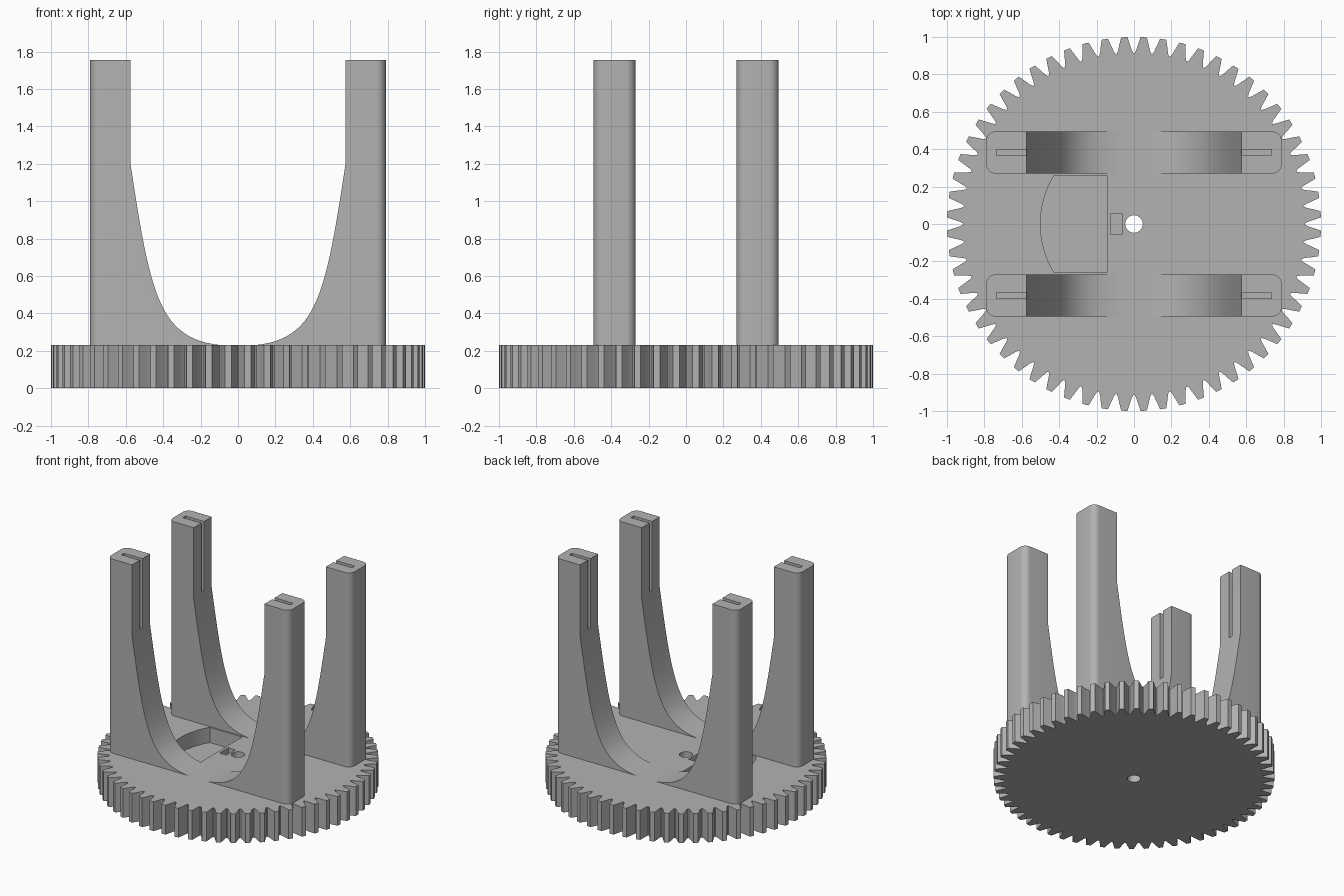
import bpy, bmesh
from math import sin, cos, pi, radians
from mathutils import Vector
from mathutils.geometry import interpolate_bezier

cube = bpy.data.objects.get("Cube")
if cube:
    bpy.data.objects.remove(cube, do_unlink=True)

grey = bpy.data.materials.new("plain grey")
grey.use_nodes = True
colour = (0.45, 0.45, 0.45, 1)
grey.diffuse_color = colour
grey.node_tree.nodes["Principled BSDF"].inputs["Base Color"].default_value = colour


def prism(name, points, direction, round_edges=None, radius=0.05):
    """Extrude a closed outline along a direction, optionally rounding chosen edges."""
    bm = bmesh.new()
    face = bm.faces.new([bm.verts.new(p) for p in points])
    new = bmesh.ops.extrude_face_region(bm, geom=[face])["geom"]
    bmesh.ops.translate(bm, vec=direction, verts=[v for v in new if isinstance(v, bmesh.types.BMVert)])
    if round_edges:
        bmesh.ops.bevel(bm, geom=[e for e in bm.edges if round_edges(e)], offset=radius,
                        segments=8, profile=0.5, affect='EDGES')
    bmesh.ops.recalc_face_normals(bm, faces=bm.faces)
    mesh = bpy.data.meshes.new(name)
    bm.to_mesh(mesh)
    bm.free()
    mesh.materials.append(grey)
    obj = bpy.data.objects.new(name, mesh)
    bpy.context.collection.objects.link(obj)
    return obj


def activate(obj):
    bpy.ops.object.select_all(action='DESELECT')
    obj.select_set(True)
    bpy.context.view_layer.objects.active = obj


def cut(obj, cutter):
    """Subtract the cutter, then discard it."""
    mod = obj.modifiers.new("cut", 'BOOLEAN')
    mod.operation = 'DIFFERENCE'
    mod.solver = 'EXACT'
    mod.object = cutter
    activate(obj)
    bpy.ops.object.modifier_apply(modifier=mod.name)
    bpy.data.objects.remove(cutter, do_unlink=True)


def box(name, x0, x1, y0, y1, z0, z1):
    return prism(name, [(x0, y0, z0), (x1, y0, z0), (x1, y1, z0), (x0, y1, z0)], (0, 0, z1 - z0))


def polar(r, a, z=0):
    return (r * cos(a), r * sin(a), z)


TOP = 0.23

# Gear base: tapered teeth with rounded valleys
TEETH = 60
step = 2 * pi / TEETH
tooth = [(0.915, -0.46), (0.93, -0.38), (0.965, -0.27), (1.0, -0.16),
         (1.0, 0.16), (0.965, 0.27), (0.93, 0.38), (0.915, 0.46)]
outline = [polar(r, (i + 0.5 + f) * step) for i in range(TEETH) for r, f in tooth]
base = prism("gear_base", outline, (0, 0, TOP))

# Axle hole, arc-ended pocket and small slot
cut(base, prism("hole_cutter", [polar(0.047, 2 * pi * i / 32, -0.1) for i in range(32)], (0, 0, 0.5)))
arc = [polar(0.5, pi + radians(31.3) * (i / 12 - 1), 0.11) for i in range(25)]
cut(base, prism("pocket_cutter", arc + [(-0.145, -0.26, 0.11), (-0.145, 0.26, 0.11)], (0, 0, 0.3)))
cut(base, box("slot_cutter", -0.122, -0.062, -0.055, 0.055, 0.11, 0.4))

# Cradle frames: two posts joined by a sweeping curve
HEIGHT, OUT, IN, LOW = 1.755, 0.79, 0.575, 0.15
sweep = interpolate_bezier(Vector((IN, 0, 1.2)), Vector((0.46, 0, 0.45)),
                           Vector((0.42, 0, 0.226)), Vector((0, 0, 0.226)), 28)
right_side = [(p.x, p.z) for p in sweep]
left_side = [(-x, z) for x, z in reversed(right_side[:-1])]
profile = ([(OUT, LOW), (OUT, HEIGHT), (IN, HEIGHT)] + right_side + left_side
           + [(-IN, HEIGHT), (-OUT, HEIGHT), (-OUT, LOW)])


def outer_corner(edge):
    a, b = (v.co for v in edge.verts)
    return abs(a.z - b.z) > 1 and abs(a.x) > OUT - 0.01 and abs(b.x) > OUT - 0.01


frames = []
for name, y in (("front_frame", -0.3825), ("back_frame", 0.3825)):
    frame = prism(name, [(x, y - 0.1125, z) for x, z in profile], (0, 0.225, 0), outer_corner)
    for side in (-1, 1):
        x0, x1 = sorted((side * 0.5, side * 0.735))
        cut(frame, box("post_slot_cutter", x0, x1, y - 0.016, y + 0.016, 1.21, 2))
    frames.append(frame)

for obj in [base] + frames:
    activate(obj)
    bpy.ops.object.shade_smooth_by_angle(angle=radians(12 if obj is base else 25))
